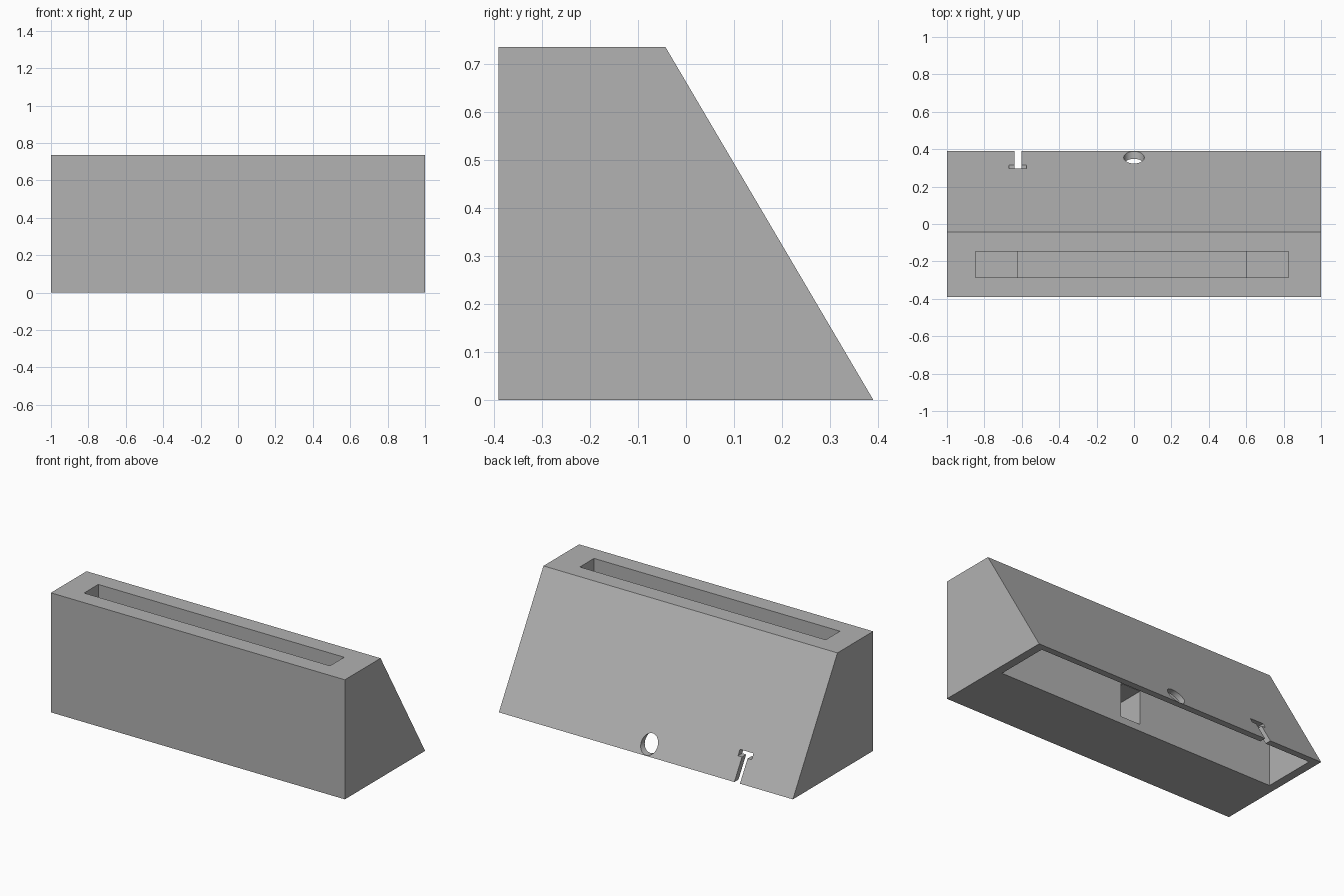
import bpy, bmesh, math
from mathutils import Vector

cube = bpy.data.objects.get("Cube")
if cube:
    bpy.data.objects.remove(cube, do_unlink=True)

grey = bpy.data.materials.new("plain_grey")
grey.use_nodes = True
colour = (0.445, 0.445, 0.445, 1)
grey.diffuse_color = colour
grey.node_tree.nodes["Principled BSDF"].inputs["Base Color"].default_value = colour


def prism(name, outline, depth):
    """Extrude a closed outline of 3D points along a depth vector."""
    bm = bmesh.new()
    face = bm.faces.new([bm.verts.new(p) for p in outline])
    new = bmesh.ops.extrude_face_region(bm, geom=[face])["geom"]
    moved = [v for v in new if isinstance(v, bmesh.types.BMVert)]
    bmesh.ops.translate(bm, verts=moved, vec=Vector(depth))
    bmesh.ops.recalc_face_normals(bm, faces=bm.faces)
    mesh = bpy.data.meshes.new(name)
    bm.to_mesh(mesh)
    bm.free()
    mesh.materials.append(grey)
    obj = bpy.data.objects.new(name, mesh)
    bpy.context.collection.objects.link(obj)
    return obj


def side_prism(name, profile, half):
    """Extrude a (y, z) profile across the width."""
    return prism(name, [(-half, y, z) for y, z in profile], (2 * half, 0, 0))


def back_prism(name, profile, y0, y1):
    """Extrude an (x, z) profile from front to back."""
    return prism(name, [(x, y0, z) for x, z in profile], (0, y1 - y0, 0))


def box(name, x0, x1, y0, y1, z0, z1):
    return back_prism(name, [(x0, z0), (x1, z0), (x1, z1), (x0, z1)], y0, y1)


# Body with upright front and sloping back
height, back, top_back = 0.735, 0.39, -0.043
lean = (back - top_back) / height
body = side_prism("stand_body", [(-back, 0), (back, 0), (top_back, height), (-back, height)], 1)

# Hollow behind the front block, open below, parallel to the slope
inner_front, inner_back, under = 0.015, 0.35, 0.1
hollow = side_prism("hollow_cutter", [
    (inner_front, -under), (inner_back + lean * under, -under),
    (inner_front, (inner_back - inner_front) / lean)], 0.948)

# Top slot with a shoulder at each end and a deeper middle
slot_y = (-0.286, -0.148)
shoulder_z, floor_z = 0.26, 0.04
a, b, c, d = -0.847, -0.624, 0.601, 0.826
slot = back_prism("slot_cutter", [
    (a, 0.9), (a, shoulder_z), (b, shoulder_z), (b, floor_z),
    (c, floor_z), (c, shoulder_z), (d, shoulder_z), (d, 0.9)], *slot_y)

# Cable passage from the hollow into the slot
passage = box("passage_cutter", -0.03, 0.105, -0.2, 0.1, 0.043, 0.25)

# Round cable hole through the back wall
radius, hole_z = 0.055, 0.058
turn = [math.tau * i / 48 for i in range(48)]
hole = back_prism("round_hole_cutter",
                  [(radius * math.cos(t), hole_z + radius * math.sin(t)) for t in turn], 0.2, 0.6)

# T-shaped notch rising from the bottom edge of the back wall
notch_x, stem, arm, low, high = -0.621, 0.019, 0.046, 0.126, 0.158
half = [(stem, -under), (stem, low), (arm, low), (arm, high)]
outline = half + [(-x, z) for x, z in reversed(half)]
notch = back_prism("notch_cutter", [(notch_x + x, z) for x, z in outline], 0.2, 0.6)

# Cut everything out of the body
bpy.context.view_layer.objects.active = body
for cutter in (hollow, slot, passage, hole, notch):
    cutter.hide_render = True
    mod = body.modifiers.new(cutter.name, "BOOLEAN")
    mod.operation = "DIFFERENCE"
    mod.solver = "EXACT"
    mod.object = cutter
    bpy.ops.object.modifier_apply(modifier=mod.name)
    bpy.data.objects.remove(cutter, do_unlink=True)

# Smooth the round hole only
bpy.ops.object.select_all(action="DESELECT")
body.select_set(True)
bpy.ops.object.shade_smooth_by_angle(angle=math.radians(20))
